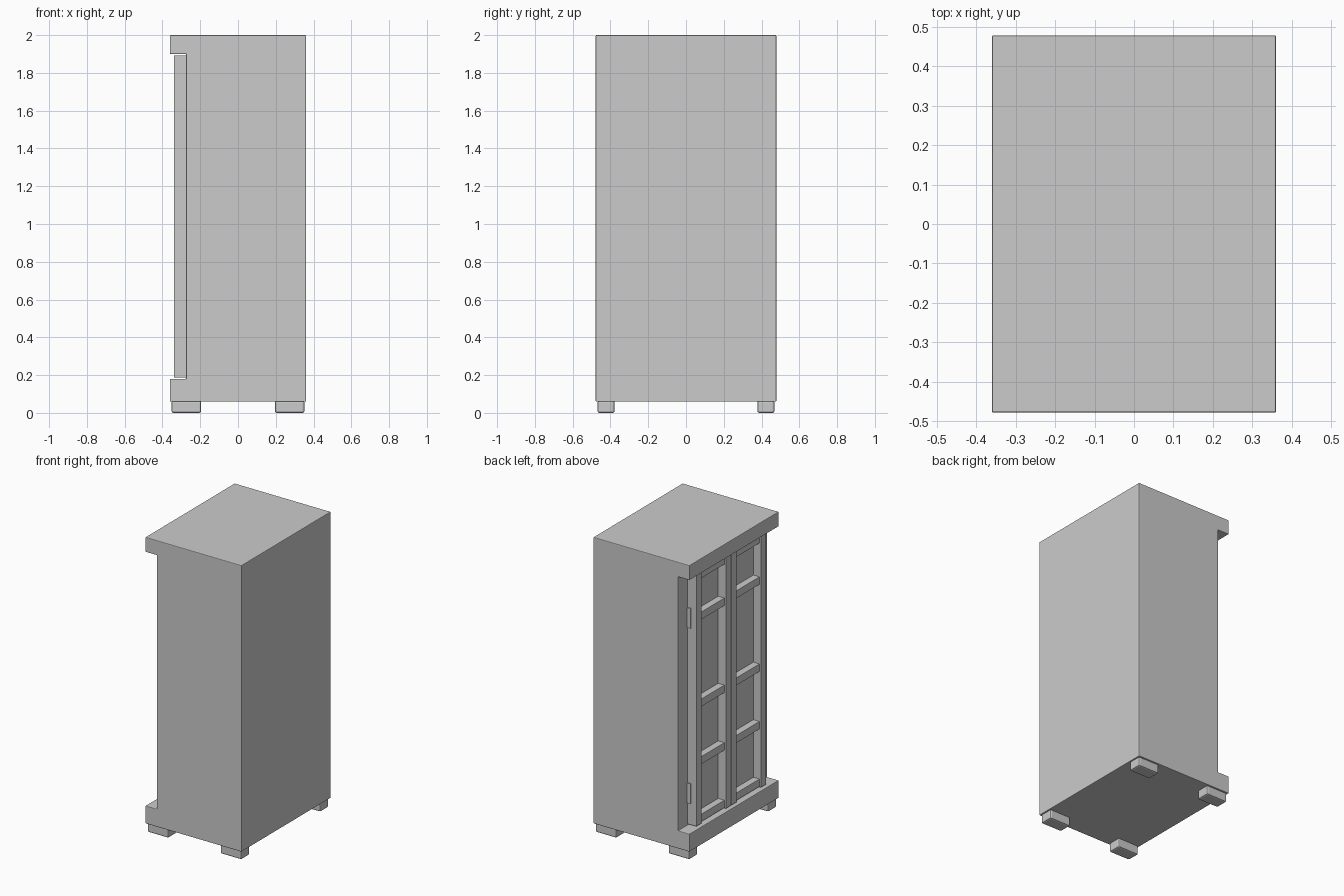
import bpy, bmesh

if "Cube" in bpy.data.objects:
    bpy.data.objects.remove(bpy.data.objects["Cube"])


def finish(name, bm, bevel):
    bmesh.ops.recalc_face_normals(bm, faces=bm.faces)
    me = bpy.data.meshes.new(name)
    bm.to_mesh(me)
    bm.free()
    ob = bpy.data.objects.new(name, me)
    bpy.context.collection.objects.link(ob)
    if bevel:
        m = ob.modifiers.new("Bevel", 'BEVEL')
        m.width = bevel
        m.segments = 2
    return ob


def box(name, x, y, z, bevel=0.0):
    """Box from (min, max) pairs on each axis."""
    bm = bmesh.new()
    bmesh.ops.create_cube(bm, size=1)
    for v in bm.verts:
        v.co = [lo + (c + 0.5) * (hi - lo) for c, (lo, hi) in zip(v.co, (x, y, z))]
    return finish(name, bm, bevel)


W = 0.478          # half width along y
WALL = -0.275      # recessed face behind the doors
FRONT = -0.34      # front of the door frames

# Cabinet body: C-shaped profile with top cornice and plinth on the -x side
profile = [(-0.36, 0.06), (0.36, 0.06), (0.36, 2.0), (-0.36, 2.0),
           (-0.36, 1.9), (WALL, 1.9), (WALL, 0.18), (-0.36, 0.18)]
bm = bmesh.new()
face = bm.faces.new([bm.verts.new((x, -W, z)) for x, z in profile])
ext = bmesh.ops.extrude_face_region(bm, geom=[face])
bmesh.ops.translate(bm, vec=(0, 2 * W, 0),
                    verts=[g for g in ext["geom"] if isinstance(g, bmesh.types.BMVert)])
finish("cabinet_body", bm, 0.004)

# Four feet
for sx in (-1, 1):
    for sy in (-1, 1):
        box("foot", sorted((sx * 0.195, sx * 0.352)), sorted((sy * 0.378, sy * 0.468)),
            (0.0, 0.065), 0.01)

# Two mirrored doors
Z0, Z1 = 0.187, 1.893
for s in (-1, 1):
    def span(a, b):
        return sorted((s * a, s * b))

    box("door_panel", (-0.282, WALL + 0.005), span(0.01, 0.37), (Z0 + 0.01, Z1 - 0.01))
    # Stiles
    box("inner_stile", (FRONT, WALL + 0.002), span(0.004, 0.058), (Z0, Z1), 0.002)
    box("outer_stile", (FRONT, WALL + 0.002), span(0.318, 0.375), (Z0, Z1), 0.002)
    # Rails, slightly set back
    for z in (0.215, 0.605, 0.995, 1.585, 1.865):
        box("door_rail", (FRONT + 0.012, WALL + 0.002), span(0.05, 0.325),
            (z - 0.026, z + 0.026), 0.002)
    # Hinges on the outer edge
    for z in (0.40, 1.588):
        box("hinge", (-0.30, WALL + 0.002), span(0.37, 0.382), (z - 0.068, z + 0.068))
